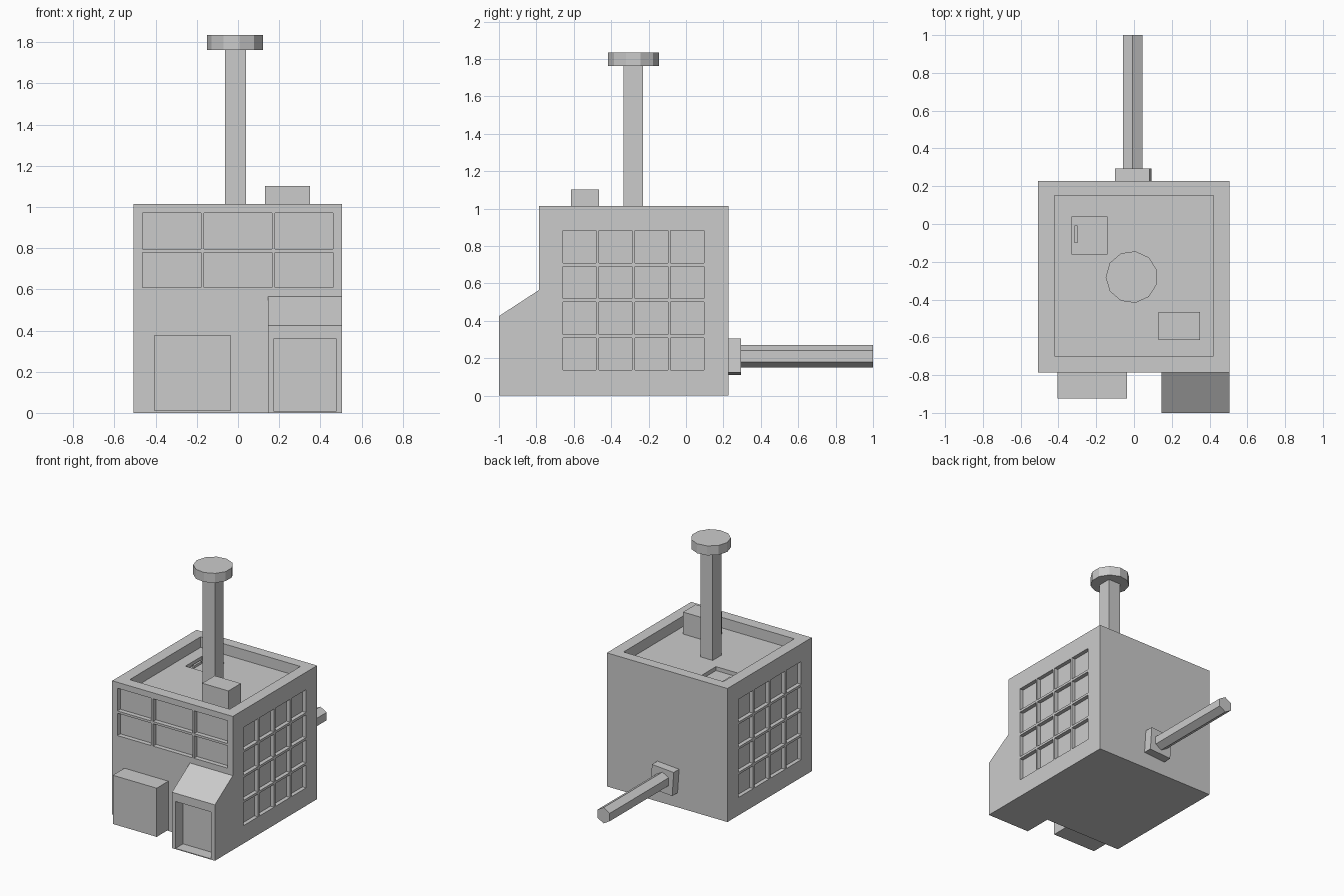
import bpy, bmesh, math
from mathutils import Matrix

if "Cube" in bpy.data.objects:
    bpy.data.objects.remove(bpy.data.objects["Cube"])


def make_object(name, bm):
    bmesh.ops.recalc_face_normals(bm, faces=bm.faces)
    mesh = bpy.data.meshes.new(name)
    bm.to_mesh(mesh)
    bm.free()
    ob = bpy.data.objects.new(name, mesh)
    bpy.context.collection.objects.link(ob)
    return ob


def boxes(name, ranges):
    """One object from boxes given as (x0, x1, y0, y1, z0, z1)."""
    bm = bmesh.new()
    for x0, x1, y0, y1, z0, z1 in ranges:
        m = (Matrix.Translation(((x0 + x1) / 2, (y0 + y1) / 2, (z0 + z1) / 2))
             @ Matrix.Diagonal((x1 - x0, y1 - y0, z1 - z0, 1)))
        bmesh.ops.create_cube(bm, size=1, matrix=m)
    return make_object(name, bm)


def prism(name, sides, radius, depth, matrix):
    bm = bmesh.new()
    bmesh.ops.create_cone(bm, cap_ends=True, segments=sides, radius1=radius,
                          radius2=radius, depth=depth, matrix=matrix)
    return make_object(name, bm)


def cut(target, ranges):
    """Carve disjoint boxes out of the target."""
    cutter = boxes("cutter", ranges)
    cutter.hide_render = True
    mod = target.modifiers.new("cut", 'BOOLEAN')
    mod.operation = 'DIFFERENCE'
    mod.solver = 'EXACT'
    mod.object = cutter
    bpy.context.view_layer.objects.active = target
    bpy.ops.object.modifier_apply(modifier=mod.name)
    bpy.data.objects.remove(cutter)


X0, X1, Y0, Y1, TOP = -0.508, 0.506, -0.785, 0.228, 1.015
ROOF = 0.935

# Main block with sunken roof and hatch well
body = boxes("building_body", [(X0, X1, Y0, Y1, 0, TOP)])
cut(body, [(-0.42, 0.42, -0.70, 0.15, ROOF, 1.2)])
cut(body, [(-0.33, -0.14, -0.16, 0.037, ROOF - 0.03, 1.1)])

# Front windows, two rows of three
cut(body, [(a, b, Y0 - 0.1, Y0 + 0.035, c, d)
           for a, b in ((-0.465, -0.18), (-0.165, 0.165), (0.18, 0.462))
           for c, d in ((0.61, 0.78), (0.797, 0.97))])

# Side windows, four by four on both sides
depth = 0.03
side = []
for i in range(4):
    for j in range(4):
        y, z = -0.658 + i * 0.192, 0.136 + j * 0.191
        for x0, x1 in ((X0 - 0.1, X0 + depth), (X1 - depth, X1 + 0.1)):
            side.append((x0, x1, y, y + 0.177, z, z + 0.173))
cut(body, side)

# Porch with sloped roof and door recess
bm = bmesh.new()
profile = [(Y0, 0), (-1.0, 0), (-1.0, 0.425), (Y0, 0.565)]
face = bm.faces.new([bm.verts.new((0.145, y, z)) for y, z in profile])
ext = bmesh.ops.extrude_face_region(bm, geom=[face])
bmesh.ops.translate(bm, vec=(X1 - 0.145, 0, 0),
                    verts=[v for v in ext["geom"] if isinstance(v, bmesh.types.BMVert)])
porch = make_object("porch", bm)
cut(porch, [(0.175, 0.475, -1.1, -0.91, 0.006, 0.362)])

# Ground-level box and roof fittings
boxes("front_box", [(-0.405, -0.036, -0.925, Y0, 0.008, 0.378)])
boxes("roof_box", [(0.13, 0.35, -0.615, -0.465, ROOF, 1.102)])
boxes("hatch_handle", [(-0.315, -0.298, -0.10, -0.008, ROOF - 0.03, ROOF - 0.012)])

# Chimney with round cap
cx, cy = -0.012, -0.281
boxes("chimney", [(cx - 0.052, cx + 0.052, cy - 0.052, cy + 0.052, ROOF, 1.765)])
prism("chimney_cap", 11, 0.138, 0.072,
      Matrix.Translation((cx, cy, 1.799)) @ Matrix.Rotation(math.pi / 2, 4, 'Z'))

# Back pipe: hexagonal, with a slightly turned square flange
turn = Matrix.Rotation(math.pi / 2, 4, 'X')
prism("back_pipe", 6, 0.06, 0.72, Matrix.Translation((-0.007, 0.64, 0.211)) @ turn)
flange = boxes("pipe_flange", [(-0.0915, 0.0915, -0.033, 0.033, -0.0915, 0.0915)])
flange.location = (-0.004, 0.26, 0.208)
flange.rotation_euler.y = math.radians(-4)
